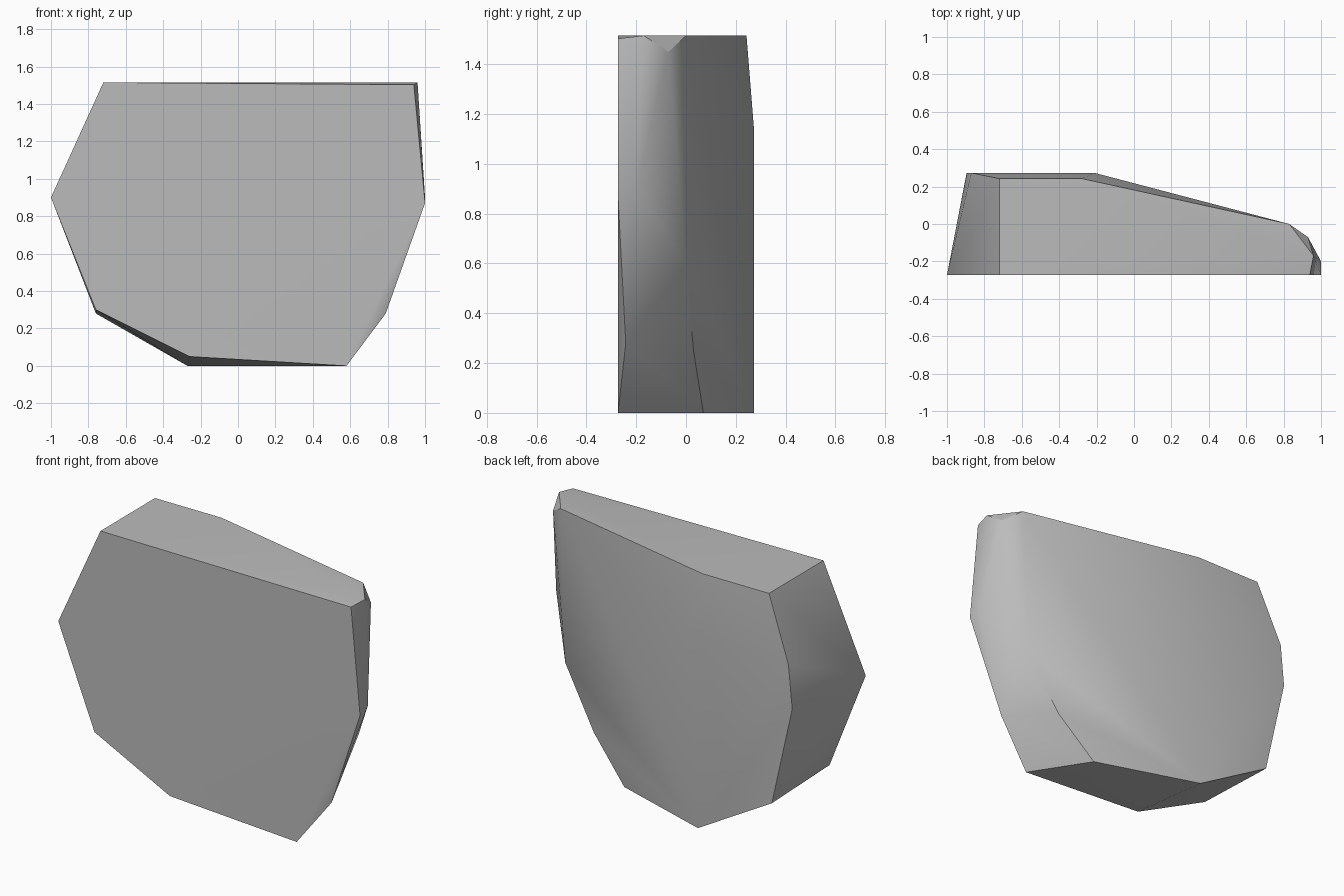
import bpy
import bmesh
from math import radians

cube = bpy.data.objects.get("Cube")
if cube:
    bpy.data.objects.remove(cube, do_unlink=True)

# Stone colour
stone = bpy.data.materials.new("stone grey")
stone.use_nodes = True
grey = (0.5, 0.5, 0.5, 1)
stone.diffuse_color = grey
stone.node_tree.nodes["Principled BSDF"].inputs["Base Color"].default_value = grey

FRONT, BACK, TOP = -0.273, 0.273, 1.515

# Outline of the flat front, as x and z
front = [(-0.72, TOP), (0.94, 1.503), (1.0, 0.87), (0.58, 0),
         (-0.26, 0.05), (-0.76, 0.3), (-1.0, 0.9)]
# Outline of the broad back, as x and z
back = [(-0.87, 1.14), (-0.895, 0.88), (-0.76, 0.28), (-0.27, 0), (-0.21, 1.14)]
# Chipped corners of the top and of the thin side
chips = [(-0.72, 0.243, TOP), (-0.28, 0.243, TOP), (0.83, 0, TOP), (0.96, -0.17, TOP),
         (0.93, -0.07, 1.45), (1.0, -0.2, 0.9), (0.79, -0.242, 0.28),
         (0.8, 0, 0.6), (0.59, 0.03, 0.25), (0.36, 0.07, 0)]

# Rock: the hull around all its corners
bm = bmesh.new()
corners = [(x, FRONT, z) for x, z in front] + [(x, BACK, z) for x, z in back] + chips
for co in corners:
    bm.verts.new(co)
hull = bmesh.ops.convex_hull(bm, input=bm.verts)
loose = {v for v in hull["geom_interior"] + hull["geom_unused"]
         if isinstance(v, bmesh.types.BMVert)}
bmesh.ops.delete(bm, geom=list(loose), context="VERTS")
bmesh.ops.dissolve_limit(bm, angle_limit=radians(0.5), verts=bm.verts, edges=bm.edges)
bmesh.ops.recalc_face_normals(bm, faces=bm.faces)

mesh = bpy.data.meshes.new("rock")
bm.to_mesh(mesh)
bm.free()
mesh.materials.append(stone)
rock = bpy.data.objects.new("rock", mesh)
bpy.context.collection.objects.link(rock)

# Smooth shading with the sharp ridges kept
bpy.ops.object.select_all(action="DESELECT")
rock.select_set(True)
bpy.context.view_layer.objects.active = rock
bpy.ops.object.shade_smooth_by_angle(angle=radians(30))
